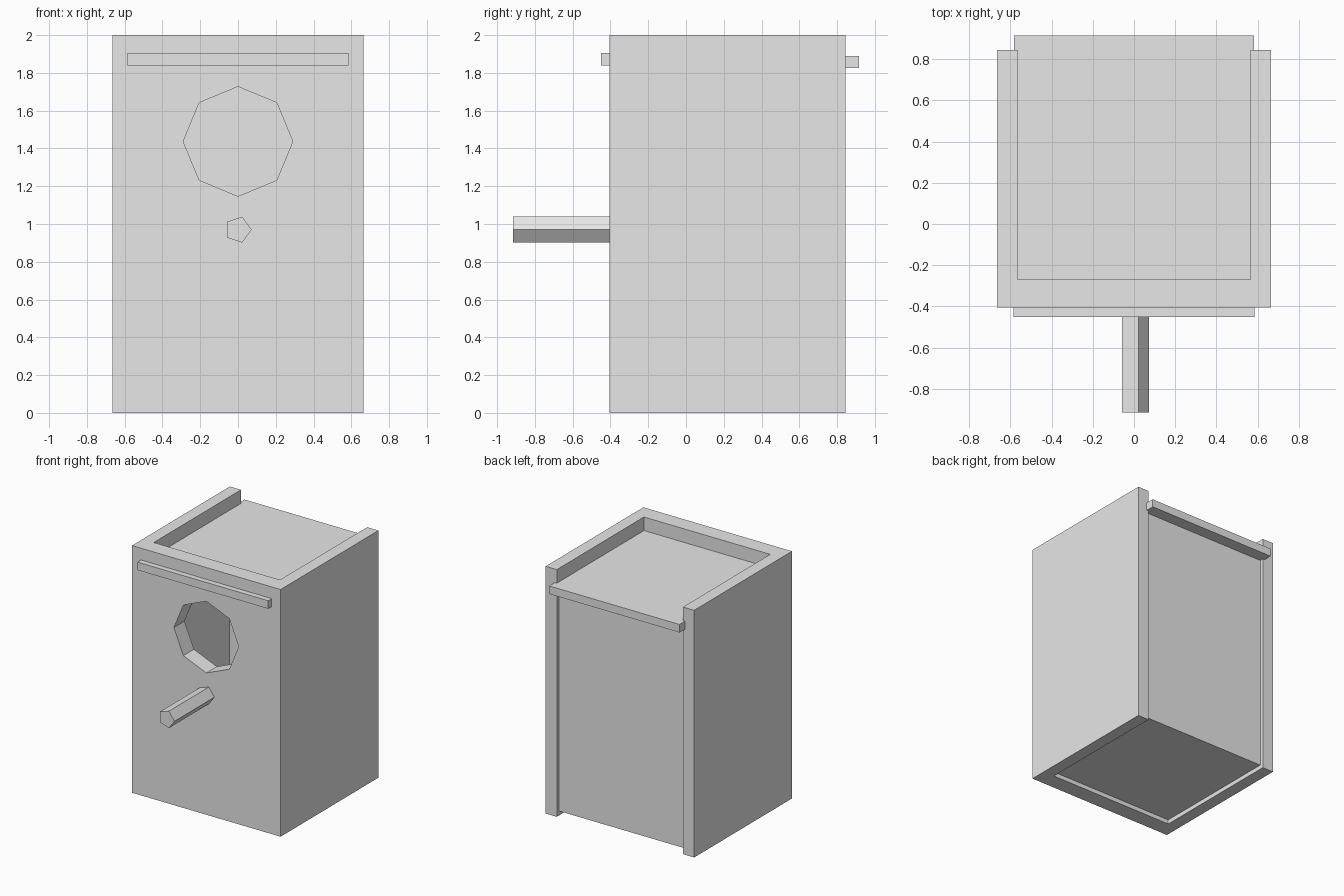
import bpy
import bmesh
from math import cos, sin, tau

cube = bpy.data.objects.get("Cube")
if cube:
    bpy.data.objects.remove(cube, do_unlink=True)

GREY = 0.8
mat = bpy.data.materials.new("plain light grey")
mat.use_nodes = True
mat.diffuse_color = (GREY, GREY, GREY, 1)
mat.node_tree.nodes["Principled BSDF"].inputs["Base Color"].default_value = (GREY, GREY, GREY, 1)


def prism(name, outline, direction):
    """Extrude a closed outline of 3D points along a direction vector."""
    bm = bmesh.new()
    face = bm.faces.new([bm.verts.new(p) for p in outline])
    grown = bmesh.ops.extrude_face_region(bm, geom=[face])["geom"]
    bmesh.ops.translate(bm, vec=direction,
                        verts=[v for v in grown if isinstance(v, bmesh.types.BMVert)])
    # The starting cap is kept, so the solid stays closed
    if not face.is_valid:
        bmesh.ops.holes_fill(bm, edges=bm.edges[:])
    bmesh.ops.recalc_face_normals(bm, faces=bm.faces[:])
    mesh = bpy.data.meshes.new(name)
    bm.to_mesh(mesh)
    bm.free()
    mesh.materials.append(mat)
    obj = bpy.data.objects.new(name, mesh)
    bpy.context.collection.objects.link(obj)
    return obj


def box(name, half_x, y0, y1, z0, z1):
    base = [(-half_x, y0, z0), (half_x, y0, z0), (half_x, y1, z0), (-half_x, y1, z0)]
    return prism(name, base, (0, 0, z1 - z0))


def rod(name, sides, radius, z, y0, y1):
    """Faceted rod along y with a corner pointing to +x."""
    ring = [(radius * cos(tau * i / sides), y0, z + radius * sin(tau * i / sides))
            for i in range(sides)]
    return prism(name, ring, (0, y1 - y0, 0))


OUT_X, IN_X = 0.665, 0.565
FRONT, FRONT_IN, BACK = -0.405, -0.27, 0.845
PANEL_IN, PANEL_OUT = 0.70, 0.815
FLOOR, ROOF = 0.035, 1.89

# Front and side walls as one U-shaped shell
half = [(OUT_X, FRONT), (OUT_X, BACK), (IN_X, BACK), (IN_X, FRONT_IN)]
outline = half + [(-x, y) for x, y in reversed(half)]
walls = prism("walls", [(x, y, 0) for x, y in outline], (0, 0, 2))

# Octagonal entrance hole
cutter = rod("entrance_cutter", 8, 0.29, 1.437, FRONT - 0.1, FRONT_IN + 0.1)
cutter.hide_render = True
cut = walls.modifiers.new("entrance", "BOOLEAN")
cut.operation = "DIFFERENCE"
cut.solver = "EXACT"
cut.object = cutter
bpy.context.view_layer.objects.active = walls
bpy.ops.object.modifier_apply(modifier=cut.name)
bpy.data.objects.remove(cutter, do_unlink=True)

# Recessed roof, floor and back panel
box("roof_panel", IN_X, FRONT_IN, PANEL_OUT, ROOF - 0.1, ROOF)
box("floor_panel", IN_X, FRONT_IN, PANEL_IN, FLOOR, FLOOR + 0.1)
box("back_panel", IN_X, PANEL_IN, PANEL_OUT, FLOOR, ROOF - 0.1)

# Battens across the front and back
box("front_batten", 0.585, -0.45, FRONT, 1.84, 1.905)
box("back_batten", 0.583, PANEL_OUT, 0.915, 1.825, ROOF)

# Five-sided perch
rod("perch", 5, 0.072, 0.97, -0.915, FRONT)
